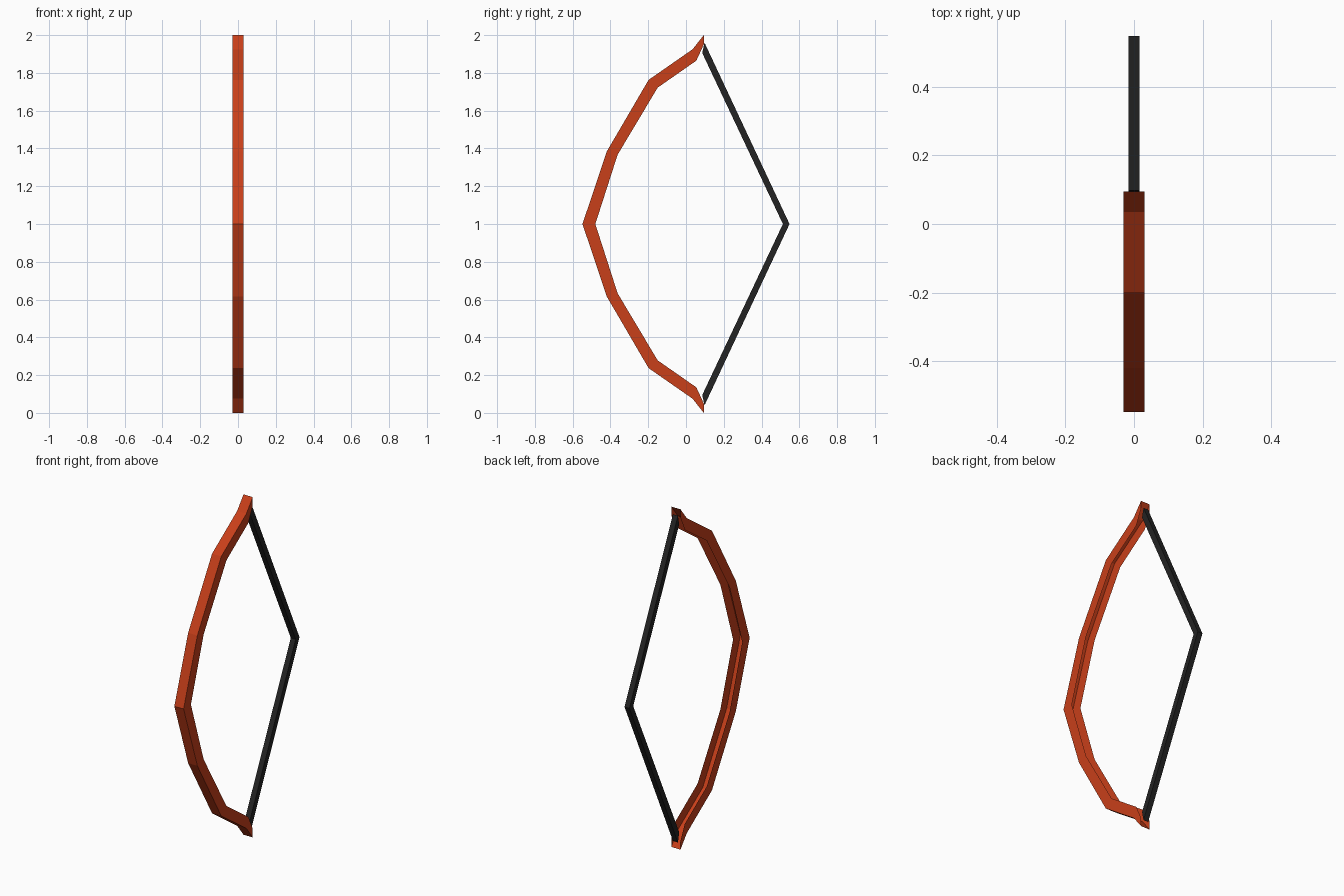
import bpy, bmesh

if "Cube" in bpy.data.objects:
    bpy.data.objects.remove(bpy.data.objects["Cube"])


def material(name, color):
    m = bpy.data.materials.new(name)
    m.diffuse_color = (*color, 1)
    m.use_nodes = True
    m.node_tree.nodes["Principled BSDF"].inputs["Base Color"].default_value = m.diffuse_color
    return m


def band(name, stations, half, mat, closed):
    """Sweep a box section through (outer, inner) YZ pairs, mirrored about z = 1.
    With closed=False the inner side and ends stay open, giving a channel."""
    lower = [tuple((y, 2 - z) for y, z in s) for s in stations[:-1]]
    bm = bmesh.new()
    rows = []
    for outer, inner in stations + lower[::-1]:
        rows.append([bm.verts.new(p) for p in (
            (-half, *inner), (-half, *outer), (half, *outer), (half, *inner))])
    for a, b in zip(rows, rows[1:]):
        for i in range(4 if closed else 3):
            j = (i + 1) % 4
            bm.faces.new((a[i], a[j], b[j], b[i]))
    if closed:
        bm.faces.new(rows[0])
        bm.faces.new(rows[-1][::-1])
    bmesh.ops.recalc_face_normals(bm, faces=bm.faces)
    # front face of the sweep must look towards -y
    bm.faces.ensure_lookup_table()
    bm.normal_update()
    front = min(bm.faces, key=lambda f: f.calc_center_median().y)
    if front.normal.y > 0:
        bmesh.ops.reverse_faces(bm, faces=bm.faces)
    me = bpy.data.meshes.new(name)
    bm.to_mesh(me)
    bm.free()
    me.materials.append(mat)
    ob = bpy.data.objects.new(name, me)
    bpy.context.collection.objects.link(ob)
    return ob


# bow limbs: channel section open towards the string
limb = [((0.094, 2.0), (0.094, 1.95)),
        ((0.035, 1.925), (0.055, 1.865)),
        ((-0.198, 1.763), (-0.15, 1.722)),
        ((-0.42, 1.383), (-0.362, 1.367)),
        ((-0.548, 1.0), (-0.48, 1.0))]
band("bow_limbs", limb, 0.03, material("red_wood", (0.58, 0.05, 0.01)), False)

# drawn string: square section bent at the middle
string = [((0.098, 1.96), (0.086, 1.905)),
          ((0.548, 1.0), (0.513, 1.0))]
band("bow_string", string, 0.016, material("black_cord", (0.017, 0.017, 0.017)), True)
